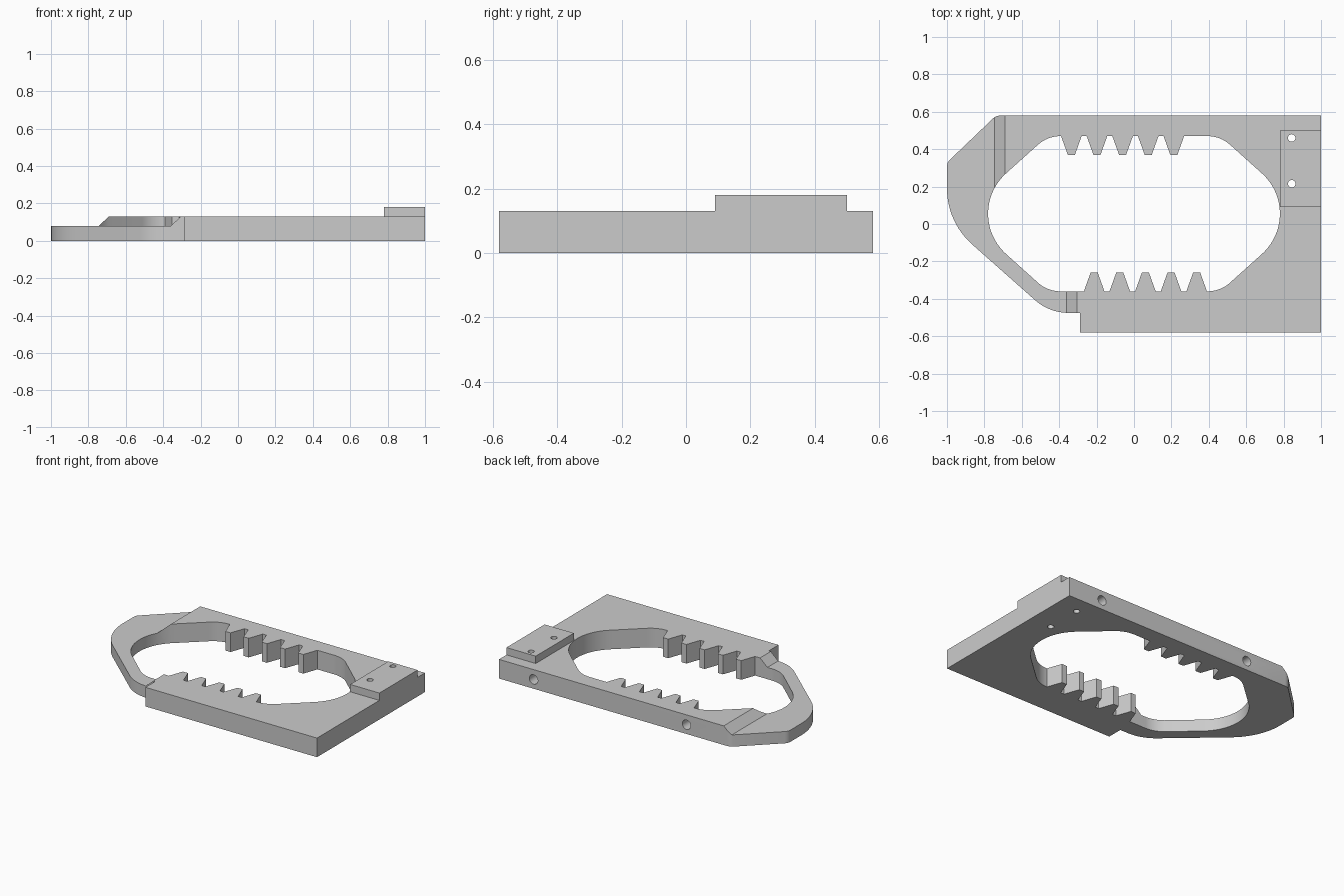
import bpy
import bmesh
from math import cos, sin, radians
from mathutils import Matrix

if "Cube" in bpy.data.objects:
    bpy.data.objects.remove(bpy.data.objects["Cube"])

THICK, LOW, PAD_TOP = 0.13, 0.08, 0.18
MID_Y = 0.055

grey = bpy.data.materials.new("plain_grey")
grey.use_nodes = True
grey.diffuse_color = (0.6, 0.6, 0.6, 1)
grey.node_tree.nodes["Principled BSDF"].inputs["Base Color"].default_value = grey.diffuse_color


def arc(cx, cy, r, start, end, n=12):
    angles = [radians(start + (end - start) * i / n) for i in range(n + 1)]
    return [(cx + r * cos(a), cy + r * sin(a)) for a in angles]


def prism(name, points, low, high, turn=None):
    """Extrude a flat profile from low to high, then optionally reorient it."""
    bm = bmesh.new()
    face = bm.faces.new([bm.verts.new((x, y, low)) for x, y in points])
    grown = bmesh.ops.extrude_face_region(bm, geom=[face])["geom"]
    bmesh.ops.translate(bm, vec=(0, 0, high - low),
                        verts=[g for g in grown if isinstance(g, bmesh.types.BMVert)])
    if turn:
        bm.transform(turn)
    bmesh.ops.recalc_face_normals(bm, faces=bm.faces)
    mesh = bpy.data.meshes.new(name)
    bm.to_mesh(mesh)
    bm.free()
    mesh.materials.append(grey)
    obj = bpy.data.objects.new(name, mesh)
    bpy.context.collection.objects.link(obj)
    return obj


def cut(target, cutter):
    cutter.hide_render = True
    mod = target.modifiers.new("cut", 'BOOLEAN')
    mod.operation, mod.solver, mod.object = 'DIFFERENCE', 'EXACT', cutter
    bpy.context.view_layer.objects.active = target
    bpy.ops.object.modifier_apply(modifier=mod.name)
    bpy.data.objects.remove(cutter)


def rect(x0, x1, y0, y1):
    return [(x0, y0), (x1, y0), (x1, y1), (x0, y1)]


# Plate outline, counter-clockwise
outline = [(1, -0.58), (1, 0.58), (-0.715, 0.58), (-0.735, 0.577), (-0.752, 0.566),
           (-0.985, 0.343), (-0.996, 0.328), (-1, 0.31)]
outline += arc(-0.60, 0.19, 0.40, 180, 229)
outline += arc(-0.35, -0.205, 0.27, 229, 270)
outline += [(-0.29, -0.475), (-0.29, -0.58)]
plate = prism("grip_plate", outline, 0, THICK)

# Toothed opening: one half, then the same half turned around the middle
half = arc(0.49, MID_Y, 0.29, 0, 49) + arc(0.393, 0.29, 0.18, 49, 90)
for i in reversed(range(5)):
    c = -0.335 + 0.137 * i
    half += [(c + 0.055, 0.47), (c + 0.019, 0.37), (c - 0.019, 0.37), (c - 0.055, 0.47)]
half += arc(-0.393, 0.29, 0.18, 90, 131) + arc(-0.49, MID_Y, 0.29, 131, 180)[:-1]
opening = half + [(-x, 2 * MID_Y - y) for x, y in half]
cut(plate, prism("opening_cutter", opening, -0.1, 0.3))

# Lowered nose with a sloped shoulder on each arm; the two cutters overlap
upright = Matrix.Rotation(radians(90), 4, 'X')     # profile y becomes z, depth becomes -y
for x, y0, y1 in ((-0.745, MID_Y - 0.03, 0.7), (-0.36, -0.7, MID_Y + 0.02)):
    ramp = [(-1.2, LOW), (x, LOW), (x + 0.11, LOW + 0.1), (-1.2, LOW + 0.1)]
    cut(plate, prism("nose_cutter", ramp, -y1, -y0, upright))

# Blind holes in the back edge
for x in (0.74, -0.41):
    cut(plate, prism("side_hole_cutter", arc(x, 0.063, 0.032, 0, 345, 23), -0.7, -0.51, upright))

# Raised mounting pad, drilled together with the plate
pad = prism("mounting_pad", rect(0.78, 1, 0.09, 0.50), THICK, PAD_TOP)
for part in (plate, pad):
    for y in (0.215, 0.46):
        cut(part, prism("pin_hole_cutter", arc(0.843, y, 0.02, 0, 345, 23), -0.1, 0.3))

# Smooth the curved walls and keep the corners crisp
bpy.ops.object.select_all(action='DESELECT')
for part in (plate, pad):
    part.select_set(True)
bpy.context.view_layer.objects.active = plate
bpy.ops.object.shade_smooth_by_angle(angle=radians(25))
